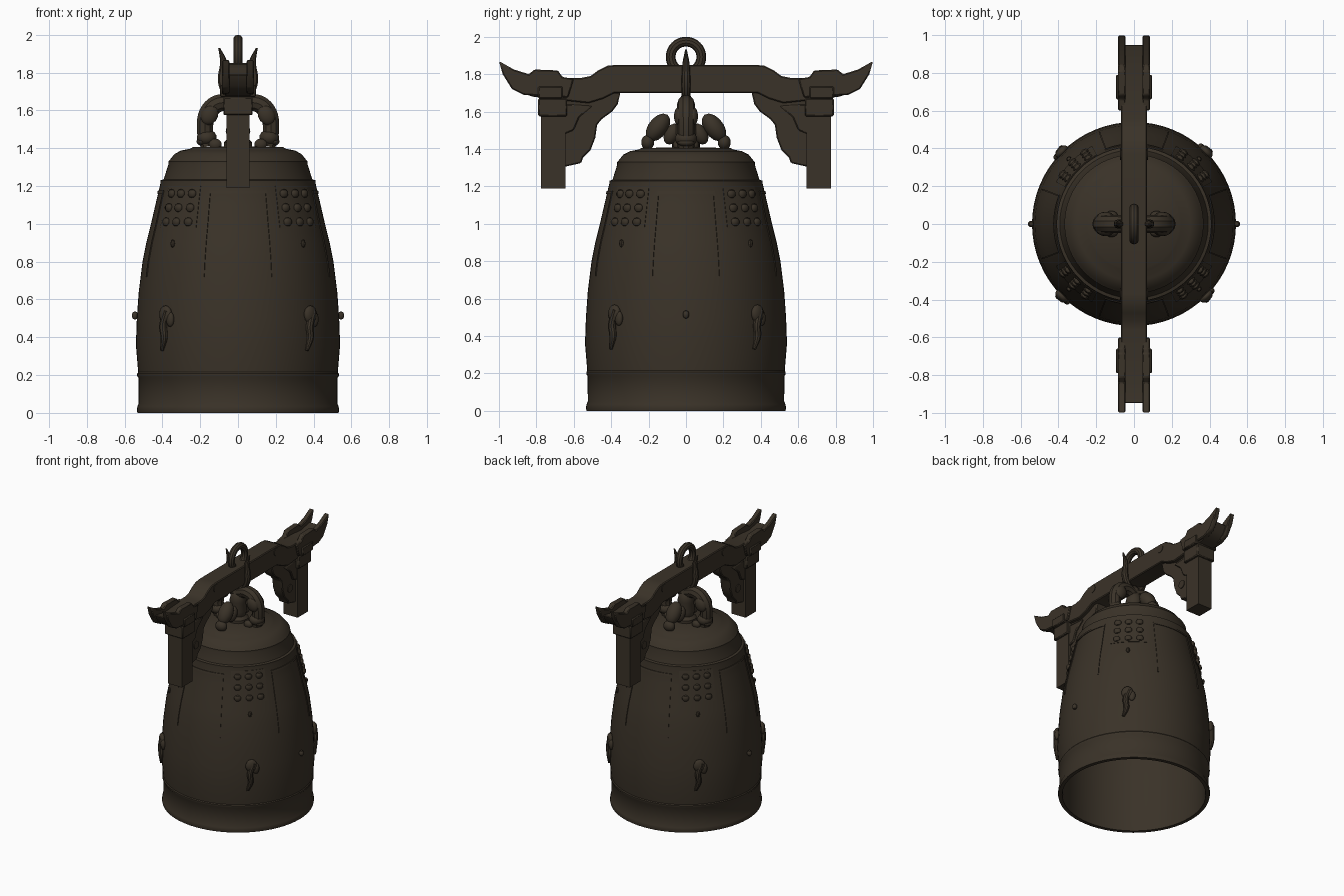
import bpy, bmesh, math
from mathutils import Vector

if "Cube" in bpy.data.objects:
    bpy.data.objects.remove(bpy.data.objects["Cube"])

bronze = bpy.data.materials.new("dark bronze")
bronze.diffuse_color = (0.042, 0.032, 0.021, 1)
bronze.use_nodes = True
bronze.node_tree.nodes["Principled BSDF"].inputs["Base Color"].default_value = bronze.diffuse_color


def finish(ob, smooth=True):
    ob.data.materials.clear()
    ob.data.materials.append(bronze)
    bpy.ops.object.select_all(action='DESELECT')
    bpy.context.view_layer.objects.active = ob
    ob.select_set(True)
    if smooth:
        bpy.ops.object.shade_smooth_by_angle(angle=math.radians(35))
    return ob


def from_bm(name, bm, smooth=True):
    bmesh.ops.recalc_face_normals(bm, faces=bm.faces[:])
    me = bpy.data.meshes.new(name)
    bm.to_mesh(me)
    bm.free()
    ob = bpy.data.objects.new(name, me)
    bpy.context.collection.objects.link(ob)
    return finish(ob, smooth)


def lathe(name, prof, n=64):
    bm = bmesh.new()
    rings = []
    for r, z in prof:
        if r == 0:
            rings.append([bm.verts.new((0, 0, z))] * n)
        else:
            rings.append([bm.verts.new((r * math.cos(2 * math.pi * i / n),
                                        r * math.sin(2 * math.pi * i / n), z)) for i in range(n)])
    for a, b in zip(rings, rings[1:]):
        for i in range(n):
            j = (i + 1) % n
            quad = list(dict.fromkeys((a[i], a[j], b[j], b[i])))
            if len(quad) > 2:
                bm.faces.new(quad)
    bmesh.ops.remove_doubles(bm, verts=bm.verts[:], dist=1e-5)
    return from_bm(name, bm)


def plate(name, pts, x0, x1, sy=1, bevel=0.006):
    """side profile (y, z) extruded across x"""
    bm = bmesh.new()
    f = bm.faces.new([bm.verts.new((x0, sy * y, z)) for y, z in pts])
    ext = bmesh.ops.extrude_face_region(bm, geom=[f], use_keep_orig=True)
    for v in ext['geom']:
        if isinstance(v, bmesh.types.BMVert):
            v.co.x = x1
    ob = from_bm(name, bm)
    if bevel:
        m = ob.modifiers.new("edge", 'BEVEL')
        m.width, m.segments = bevel, 1
    return ob


def rect(y0, y1, z0, z1):
    return [(y0, z0), (y1, z0), (y1, z1), (y0, z1)]


def blob(name, loc, scale, rot=(0, 0, 0), seg=14):
    bpy.ops.mesh.primitive_uv_sphere_add(segments=seg, ring_count=seg // 2, radius=1,
                                         location=loc, rotation=rot)
    ob = bpy.context.object
    ob.name, ob.scale = name, scale
    return finish(ob)


def tube(name, pts, radii, depth=1.0):
    cu = bpy.data.curves.new(name, 'CURVE')
    cu.dimensions, cu.bevel_depth, cu.bevel_resolution = '3D', depth, 3
    cu.use_fill_caps, cu.resolution_u = True, 5
    sp = cu.splines.new('BEZIER')
    sp.bezier_points.add(len(pts) - 1)
    for p, co, r in zip(sp.bezier_points, pts, radii):
        p.co, p.radius = co, r
        p.handle_left_type = p.handle_right_type = 'AUTO'
    ob = bpy.data.objects.new(name, cu)
    bpy.context.collection.objects.link(ob)
    bpy.ops.object.select_all(action='DESELECT')
    bpy.context.view_layer.objects.active = ob
    ob.select_set(True)
    bpy.ops.object.convert(target='MESH')
    return finish(bpy.context.object)


# hollow bell: outer wall with raised bands, rounded shoulder, then inner wall
outer = [(.532, 0), (.535, .015), (.532, .035), (.525, .05), (.526, .185), (.533, .195), (.533, .208),
         (.528, .215), (.54, .36), (.535, .5), (.525, .64), (.505, .8), (.485, .9), (.46, 1.0),
         (.437, 1.1), (.41, 1.215), (.41, 1.23), (.393, 1.235), (.368, 1.315), (.368, 1.33),
         (.355, 1.345), (.335, 1.37), (.30, 1.388), (.25, 1.398), (.24, 1.405), (0, 1.41)]
inner = [(0, 1.35), (.25, 1.34), (.34, 1.25), (.38, 1.15), (.43, .97), (.475, .78), (.505, .4),
         (.50, .03), (.505, 0), (.532, 0)]
lathe("bell_body", outer + inner)


def radius(z):
    for (r0, z0), (r1, z1) in zip(outer, outer[1:]):
        if z0 <= z <= z1 and z1 > z0:
            return r0 + (r1 - r0) * (z - z0) / (z1 - z0)
    return .5


def on_bell(a, z, off=0):
    r = radius(z) + off
    return Vector((r * math.cos(a), r * math.sin(a), z))


def strip(name, a0, a1, z0, z1, off):
    """raised patch that follows the bell wall"""
    na, nz = max(1, round((a1 - a0) / .09)), max(1, round((z1 - z0) / .06))
    bm = bmesh.new()
    g = [[bm.verts.new(on_bell(a0 + (a1 - a0) * i / na, z0 + (z1 - z0) * j / nz, off))
          for j in range(nz + 1)] for i in range(na + 1)]
    for i in range(na):
        for j in range(nz):
            bm.faces.new((g[i][j], g[i + 1][j], g[i + 1][j + 1], g[i][j + 1]))
    rim = bmesh.ops.extrude_edge_only(bm, edges=[e for e in bm.edges if e.is_boundary])
    for v in rim['geom']:
        if isinstance(v, bmesh.types.BMVert):
            k = (v.co.xy.length - off - .006) / v.co.xy.length
            v.co.x *= k
            v.co.y *= k
    return from_bm(name, bm)


for k in range(4):
    a = k * math.pi / 2
    # thin frame round each plain panel
    for s in (-1, 1):
        strip("panel_side", a + s * .36 - .008, a + s * .36 + .008, .72, 1.17, .005)
    strip("panel_top", a - .37, a + .37, 1.16, 1.175, .005)
    # three by three knobs on the diagonal, with a small drop below
    d = a + math.pi / 4
    strip("knob_panel", d - .29, d + .29, .975, 1.2, .003)
    for i in (-1, 0, 1):
        for z in (1.01, 1.085, 1.16):
            blob("knob", on_bell(d + i * .18, z, .004), (.018, .026, .024), (0, 0, d + i * .18), 10)
    blob("small_drop", on_bell(d, .895, .002), (.012, .014, .022), (0, 0, d), 8)
    # relief figure with flowing tail
    blob("relief_head", on_bell(d, .52, .008), (.024, .042, .048), (0, 0, d))
    blob("relief_arm", on_bell(d + .06, .495, .006), (.018, .025, .04), (0, 0, d))
    tube("relief_tail", [on_bell(d + .03, .54, .018), on_bell(d - .02, .46, .012),
                         on_bell(d - .01, .40, .008), on_bell(d - .05, .33, .006)],
         (.016, .022, .02, .01))
# striking bosses at the two sides
for s in (-1, 1):
    blob("strike_boss", (s * .545, 0, .515), (.018, .018, .022), seg=10)

# crown: centre column, two large arched beasts, two slanted lobes
lathe("crown_column", [(0, 1.39), (.075, 1.39), (.075, 1.43), (.055, 1.45), (.065, 1.49), (.055, 1.54),
                       (.06, 1.56), (.05, 1.61), (.035, 1.63), (.035, 1.67), (.02, 1.69), (0, 1.695)], 20)
for s in (-1, 1):
    tube("beast_arch", [(s * .155, 0, 1.41), (s * .175, 0, 1.51), (s * .15, 0, 1.60),
                        (s * .09, 0, 1.64), (0, 0, 1.62)], (.045, .045, .05, .048, .04))
    blob("beast_head", (s * .165, 0, 1.455), (.055, .06, .045))
    blob("beast_snout", (s * .19, 0, 1.435), (.03, .045, .022))
    for t in (-1, 1):
        blob("beast_shoulder", (s * .15, t * .035, 1.575), (.045, .03, .055), (0, s * -.5, 0))
        blob("beast_foot", (s * .12, t * .045, 1.42), (.035, .025, .03))
    blob("slanted_lobe", (0, s * .15, 1.515), (.055, .052, .085), (s * .65, 0, 0))
    blob("lobe_foot", (0, s * .205, 1.435), (.045, .035, .04))
    blob("lobe_link", (0, s * .075, 1.48), (.04, .04, .06), (s * .5, 0, 0))

# beam with stepped-down ends (half profile mirrored)
top = [(.37, 1.85), (.42, 1.845), (.47, 1.82), (.51, 1.79), (.56, 1.78), (.70, 1.78), (.84, 1.77), (.95, 1.79)]
under = [(.92, 1.73), (.88, 1.70), (.82, 1.68), (.66, 1.66), (.52, 1.645), (.44, 1.67), (.38, 1.70)]
half = top + under
plate("beam", half + [(-y, z) for y, z in reversed(half)], -.07, .07)

for s in (-1, 1):
    # horned cheeks on the beam ends
    for t in (-1, 1):
        plate("end_cheek", [(.60, 1.775), (.66, 1.785), (.685, 1.82), (.81, 1.825), (.84, 1.80), (.92, 1.825),
                            (1.0, 1.87), (.98, 1.80), (.93, 1.72), (.87, 1.69), (.63, 1.675)],
              t * .045, t * .085, s)
    plate("saddle_block", rect(.66, .79, 1.67, 1.735), -.095, .095, s)
    plate("post_cap", rect(.635, .79, 1.575, 1.67), -.078, .078, s)
    plate("post", rect(.645, .775, 1.19, 1.60), -.06, .06, s, 0)
    # curved bracket between beam and post
    plate("bracket", [(.35, 1.705), (.365, 1.64), (.395, 1.60), (.45, 1.56), (.475, 1.53), (.485, 1.46),
                      (.51, 1.395), (.55, 1.355), (.56, 1.325), (.65, 1.305), (.65, 1.67), (.42, 1.70)],
          -.042, .042, s)
    plate("bracket_scroll", [(.50, 1.63), (.65, 1.64), (.65, 1.48), (.60, 1.50), (.57, 1.57)], -.055, .055, s)
    # round studs
    for y, z, w in ((.37, 1.81, .074), (.575, 1.44, .048)):
        bpy.ops.mesh.primitive_cylinder_add(vertices=16, radius=.03, depth=2 * w,
                                            location=(0, s * y, z), rotation=(0, math.pi / 2, 0))
        bpy.context.object.name = "stud"
        finish(bpy.context.object)

# lifting ring on top and pointed hook clasping the beam
bpy.ops.mesh.primitive_torus_add(major_radius=.082, minor_radius=.026, major_segments=32, minor_segments=10,
                                 location=(0, 0, 1.892), rotation=(0, math.pi / 2, 0))
bpy.context.object.name = "lifting_ring"
finish(bpy.context.object)
tube("beam_hook", [(-.10, 0, 1.93), (-.078, 0, 1.86), (-.082, 0, 1.75), (-.05, 0, 1.68), (0, 0, 1.655),
                   (.05, 0, 1.68), (.082, 0, 1.75), (.078, 0, 1.86), (.10, 0, 1.93)],
     (.005, .019, .025, .024, .026, .024, .025, .019, .005))
